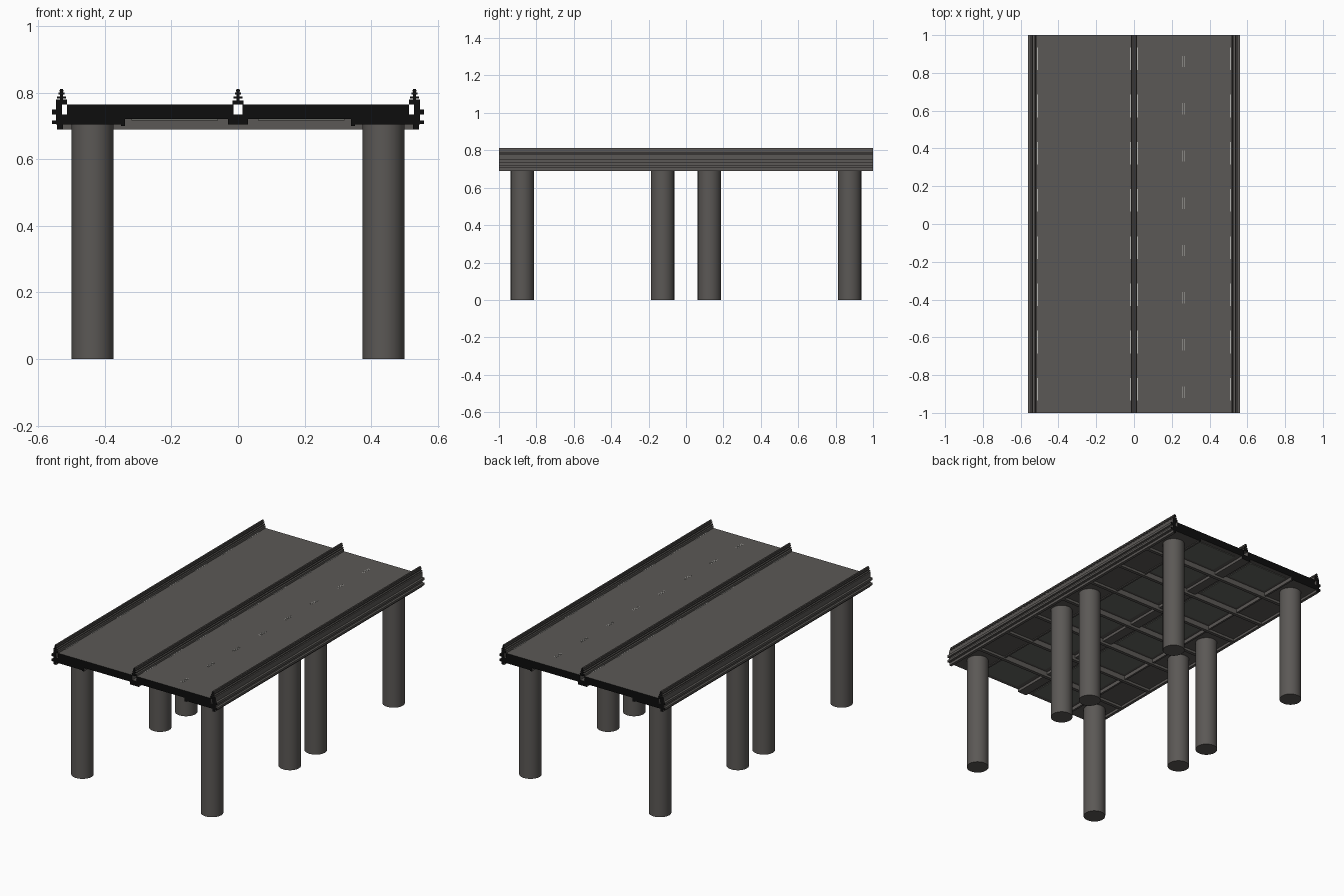
import bpy, bmesh, math

if "Cube" in bpy.data.objects:
    bpy.data.objects.remove(bpy.data.objects["Cube"])


def mat(name, r, g, b):
    m = bpy.data.materials.new(name)
    m.diffuse_color = (r, g, b, 1)
    m.use_nodes = True
    m.node_tree.nodes["Principled BSDF"].inputs["Base Color"].default_value = m.diffuse_color
    return m


CONCRETE = mat("grey concrete", 0.105, 0.098, 0.092)
BLACK = mat("black end cap", 0.004, 0.004, 0.004)
PANEL = mat("green grey panel", 0.135, 0.14, 0.125)
LINE = mat("pale line", 0.45, 0.45, 0.43)


def finish(bm, name, m, caps=True):
    """Make an object; faces on the two bridge ends become black."""
    bmesh.ops.recalc_face_normals(bm, faces=bm.faces[:])
    me = bpy.data.meshes.new(name)
    me.materials.append(m)
    me.materials.append(BLACK)
    for f in bm.faces:
        c = f.calc_center_median()
        if caps and abs(f.normal.y) > 0.9 and abs(c.y) > 0.985:
            f.material_index = 1
    bm.to_mesh(me)
    bm.free()
    ob = bpy.data.objects.new(name, me)
    bpy.context.collection.objects.link(ob)
    return ob


def add_box(bm, x0, x1, y0, y1, z0, z1):
    vs = bmesh.ops.create_cube(bm, size=1)["verts"]
    for v in vs:
        v.co.x = (x0 + x1) / 2 + v.co.x * (x1 - x0)
        v.co.y = (y0 + y1) / 2 + v.co.y * (y1 - y0)
        v.co.z = (z0 + z1) / 2 + v.co.z * (z1 - z0)


def boxes(name, m, items, mirror=False):
    bm = bmesh.new()
    for x0, x1, y0, y1, z0, z1 in items:
        add_box(bm, x0, x1, y0, y1, z0, z1)
        if mirror:
            add_box(bm, -x1, -x0, y0, y1, z0, z1)
    return finish(bm, name, m)


def strips(items):
    return [(x0, x1, -1, 1, z0, z1) for x0, x1, z0, z1 in items]


# Finned rail section: stem and stacked fins about a centre line
def rail(cx):
    return strips([(cx - 0.004, cx + 0.004, 0.778, 0.812),
                   (cx - 0.013, cx + 0.013, 0.784, 0.790),
                   (cx - 0.009, cx + 0.009, 0.796, 0.801),
                   (cx - 0.006, cx + 0.006, 0.805, 0.809)])


# Carriageway slabs with thicker outer edges
boxes("road_slab", CONCRETE, strips([(0.014, 0.514, 0.722, 0.765),
                                     (0.345, 0.514, 0.705, 0.722)]), True)

# Hollow centre spine: bottom beam and capping plate
boxes("centre_beam", CONCRETE, strips([(-0.03, 0.03, 0.705, 0.735)]))
boxes("centre_cap", CONCRETE, strips([(-0.016, 0.016, 0.765, 0.778)]))
boxes("centre_rail", CONCRETE, rail(0))

# Hollow edge channels: wall, floor, capping plate and outer ledges
boxes("edge_channel", CONCRETE, strips([(0.529, 0.547, 0.705, 0.765),
                                        (0.514, 0.529, 0.705, 0.735),
                                        (0.514, 0.547, 0.765, 0.780),
                                        (0.527, 0.544, 0.690, 0.705),
                                        (0.547, 0.560, 0.706, 0.718),
                                        (0.547, 0.560, 0.736, 0.750)]), True)
boxes("edge_rail", CONCRETE, rail(0.531), True)

# Cross ribs under the deck
boxes("cross_rib", CONCRETE,
      [(-0.53, 0.53, y - 0.01, y + 0.01, 0.69, 0.722)
       for y in [i * 0.25 for i in range(-3, 4)]])

# Long ribs beside the outer slab edges
boxes("long_rib", CONCRETE, strips([(0.34, 0.352, 0.700, 0.722)]), True)

# Lighter soffit panels between the ribs
bays = [-0.875 + i * 0.25 for i in range(8)]
boxes("soffit_panel", PANEL,
      [(0.06, 0.32, y - 0.095, y + 0.095, 0.718, 0.723) for y in bays], True)

# Pale dashes on the road surface
boxes("edge_dash", LINE,
      [(x - 0.002, x + 0.002, y - 0.06, y + 0.06, 0.764, 0.766)
       for x in (0.019, 0.511) for y in bays], True)
boxes("lane_dash", LINE,
      [(x - 0.0015, x + 0.0015, y - 0.03, y + 0.03, 0.764, 0.766)
       for x in (0.258, 0.267) for y in [b - 0.015 for b in bays]])

# Round support columns
bm = bmesh.new()
for x in (-0.4375, 0.4375):
    for y in (-0.875, -0.125, 0.125, 0.875):
        vs = bmesh.ops.create_cone(bm, cap_ends=True, segments=24, radius1=0.0625,
                                   radius2=0.0625, depth=0.71)["verts"]
        bmesh.ops.translate(bm, verts=vs, vec=(x, y, 0.355))
cols = finish(bm, "support_columns", CONCRETE, caps=False)
bpy.context.view_layer.objects.active = cols
cols.select_set(True)
bpy.ops.object.shade_smooth_by_angle(angle=math.radians(35))
